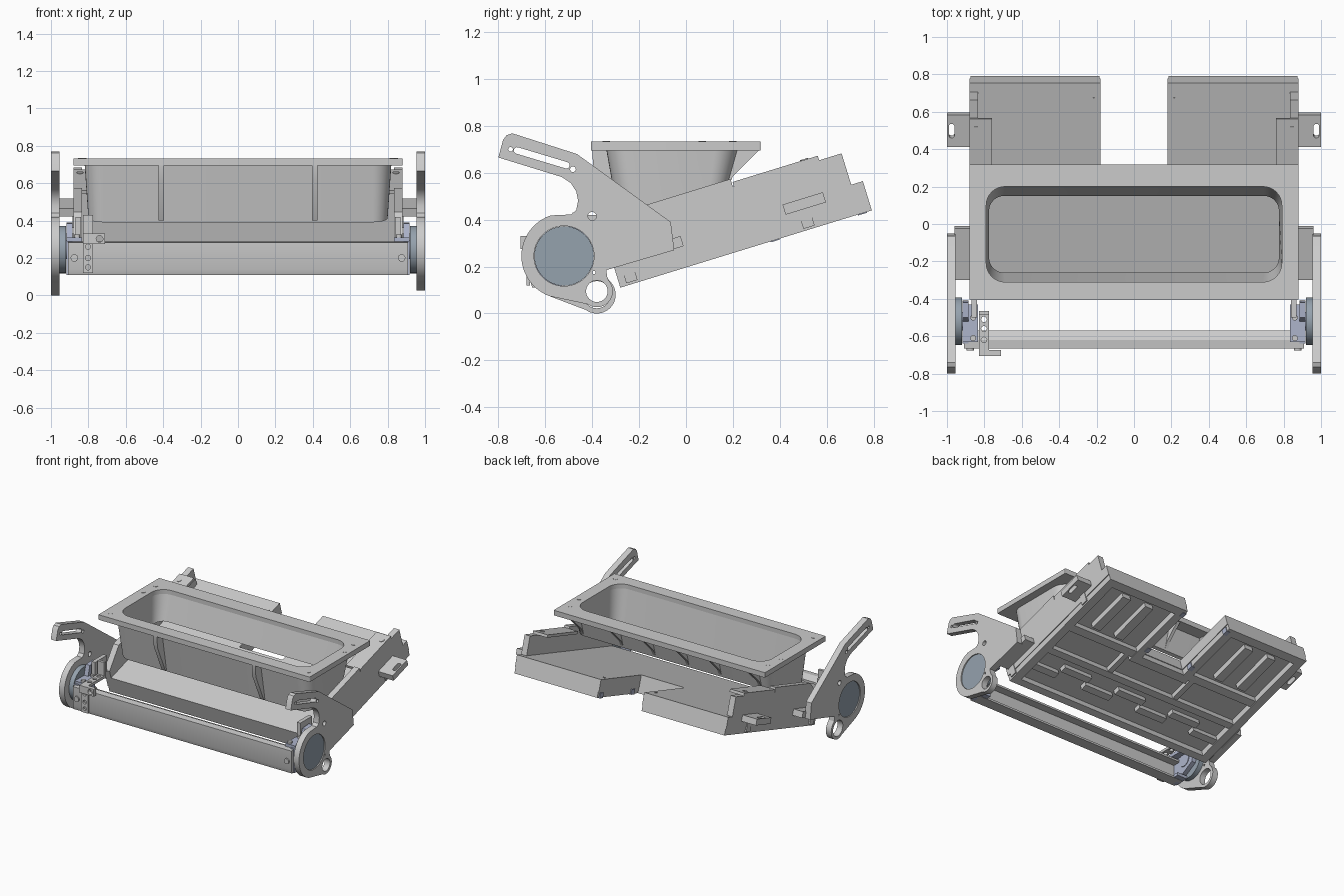
import bpy, bmesh
from math import sin, cos, radians, degrees, atan2
from mathutils import Matrix, Vector

if "Cube" in bpy.data.objects:
    bpy.data.objects.remove(bpy.data.objects["Cube"])

A = radians(17.1)
O = Vector((0, -0.28, 0.11))                      # lower front corner of the sloped tray
X, Y, Z = Vector((1, 0, 0)), Vector((0, 1, 0)), Vector((0, 0, 1))
U, V = Vector((0, cos(A), sin(A))), Vector((0, -sin(A), cos(A)))


def frame(a, b, c, o=Vector((0, 0, 0))):
    m = Matrix((a, b, c)).transposed().to_4x4()
    m.translation = o
    return m


WORLD = Matrix.Identity(4)
SIDE = frame(Y, Z, X)                             # profile (y, z), depth along x
FRONT = frame(X, Z, -Y)                           # profile (x, z), depth towards the front
SLOPE_SIDE = frame(U, V, X, O)                    # profile (u, v), depth along x
SLOPE = frame(X, U, V, O)                         # profile (x, u), depth along v


def material(name, col):
    m = bpy.data.materials.new(name)
    m.diffuse_color = (*col, 1)
    m.use_nodes = True
    m.node_tree.nodes["Principled BSDF"].inputs["Base Color"].default_value = m.diffuse_color
    return m


BLUE = material("blue_metal", (0.42, 0.46, 0.6))
STEEL = material("steel_blue", (0.3, 0.36, 0.42))


def finish(name, mesh, mat=None):
    ob = bpy.data.objects.new(name, mesh)
    bpy.context.collection.objects.link(ob)
    if mat:
        mesh.materials.append(mat)
    bpy.ops.object.select_all(action='DESELECT')
    ob.select_set(True)
    bpy.context.view_layer.objects.active = ob
    bpy.ops.object.shade_smooth_by_angle(angle=radians(30))
    return ob


def plate(name, loops, lo, hi, m=WORLD, mat=None):
    """Flat outline (first loop) with holes, thick from lo to hi."""
    cu = bpy.data.curves.new(name, 'CURVE')
    cu.dimensions, cu.fill_mode, cu.extrude = '2D', 'BOTH', (hi - lo) / 2
    for pts in loops:
        sp = cu.splines.new('POLY')
        sp.points.add(len(pts) - 1)
        for p, q in zip(sp.points, pts):
            p.co = (q[0], q[1], 0, 1)
        sp.use_cyclic_u = True
    tmp = bpy.data.objects.new("tmp", cu)
    bpy.context.collection.objects.link(tmp)
    mesh = bpy.data.meshes.new_from_object(tmp.evaluated_get(bpy.context.evaluated_depsgraph_get()))
    bpy.data.objects.remove(tmp)
    bm = bmesh.new()
    bm.from_mesh(mesh)
    bmesh.ops.remove_doubles(bm, verts=bm.verts, dist=1e-5)
    bm.transform(m @ Matrix.Translation((0, 0, (lo + hi) / 2)))
    bmesh.ops.recalc_face_normals(bm, faces=bm.faces)
    bm.to_mesh(mesh)
    mesh.materials.clear()
    return finish(name, mesh, mat)


def rect(x0, x1, y0, y1):
    return [(x0, y0), (x1, y0), (x1, y1), (x0, y1)]


def box(name, x, y, z, m=WORLD, mat=None):
    return plate(name, [rect(*x, *y)], *z, m, mat)


def arc(cx, cy, r, a0, a1, n=24):
    angles = [radians(a0 + (a1 - a0) * i / n) for i in range(n + 1)]
    return [(cx + r * cos(a), cy + r * sin(a)) for a in angles]


def circle(cx, cy, r, n=32):
    return arc(cx, cy, r, 0, 360, n)[:-1]


def slot(p, q, r):
    a = degrees(atan2(q[1] - p[1], q[0] - p[0]))
    return arc(*q, r, a - 90, a + 90, 8) + arc(*p, r, a + 90, a + 270, 8)


def mirror(x0, x1, s):
    return sorted((s * x0, s * x1))


def ring(hx, y0, y1, z, r, tilt=0.0):
    pts = []
    for cx, cy, a in ((hx - r, y1 - r, 0), (r - hx, y1 - r, 90), (r - hx, y0 + r, 180), (hx - r, y0 + r, 270)):
        pts += arc(cx, cy, r, a, a + 90, 8)
    return [(x, y, z + tilt * (y + 0.27)) for x, y in pts]


def loft(name, rings):
    """Closed tube of section rings: outside up, inside down."""
    bm = bmesh.new()
    vs = [[bm.verts.new(p) for p in r] for r in rings]
    for i, a in enumerate(vs):
        b = vs[(i + 1) % len(vs)]
        for j in range(len(a)):
            k = (j + 1) % len(a)
            bm.faces.new((a[j], a[k], b[k], b[j]))
    bmesh.ops.recalc_face_normals(bm, faces=bm.faces)
    mesh = bpy.data.meshes.new(name)
    bm.to_mesh(mesh)
    return finish(name, mesh)


# Sloped tray with a notch at the back
def outline(hx, n, u0, u1, un):
    return [(-hx, u0), (hx, u0), (hx, u1), (n, u1), (n, un), (-n, un), (-n, u1), (-hx, u1)]


plate("tray_floor", [outline(0.88, 0.18, 0, 1.122, 0.62)], 0.045, 0.13, SLOPE)
plate("tray_under_rim", [outline(0.875, 0.185, 0, 1.122, 0.615), outline(0.81, 0.25, 0.05, 1.06, 0.55)], 0, 0.05, SLOPE)

# Raised ribs below the tray
box("under_cross_rib", (-0.83, 0.83), (0.34, 0.39), (0.005, 0.05), SLOPE)
for i in range(7):
    x, u = -0.72 + 0.24 * i, 0.16 + 0.07 * (i % 2)
    box("under_step_rib", (x - 0.12, x + 0.12), (u, u + 0.05), (0.01, 0.05), SLOPE)
for s in (1, -1):
    box("under_block_rib", mirror(0.22, 0.83, s), (0.58, 0.64), (0.005, 0.05), SLOPE)
    box("under_center_rib", mirror(0.27, 0.31, s), (0.38, 0.6), (0.01, 0.05), SLOPE)
    for x in (0.41, 0.61):
        box("under_long_rib", mirror(x, x + 0.07, s), (0.68, 1.02), (0.005, 0.05), SLOPE)
    for u in (0.67, 1.06):
        box("notch_clip", mirror(0.178, 0.21, s), (u, u + 0.04), (-0.004, 0.035), SLOPE, BLUE)

# Tray side walls, top strips and mounting tabs
wall = [(0, .1), (0, .19), (.15, .305), (.585, .305), (.585, .27), (1.07, .27), (1.07, .1)]
for s in (1, -1):
    plate("side_wall", [wall], *mirror(0.835, 0.88, s), SLOPE_SIDE)
    box("wall_top_strip", mirror(0.76, 0.88, s), (0.59, 0.97), (0.27, 0.29), SLOPE)
    plate("rear_tab", [rect(*mirror(0.87, 1.0, s), 0.765, 0.945),
                       slot((s * 0.975, 0.83), (s * 0.975, 0.88), 0.015)], 0.09, 0.135, SLOPE)
    box("front_side_bracket", mirror(0.87, 0.96, s), (0.02, 0.31), (0.09, 0.135), SLOPE)
    box("wall_foot", mirror(0.87, 0.885, s), (0.03, 0.08), (0.01, 0.09), SLOPE)
    box("wall_foot_rear", mirror(0.87, 0.885, s), (0.82, 0.87), (0.01, 0.09), SLOPE)
    plate("strip_bolt", [circle(s * 0.845, 0.91, 0.018, 16)], 0.28, 0.294, SLOPE)
    plate("floor_bolt", [circle(s * 0.215, 1.03, 0.01, 12)], 0.12, 0.133, SLOPE)

# Hopper: flange, tapered bin with a mouth parallel to the tray, gussets
loft("hopper_flange", [ring(.88, -.405, .318, .695, .006), ring(.88, -.405, .318, .733, .006),
                       ring(.79, -.31, .2, .733, .1), ring(.79, -.31, .2, .695, .1)])
loft("hopper_bin", [ring(.80, -.285, .175, .395, .08, .29), ring(.82, -.34, .225, .70, .1),
                    ring(.79, -.31, .2, .70, .1), ring(.775, -.26, .15, .395, .08, .29)])
for x in (-.41, .41):
    plate("front_gusset", [[(-.4, .70), (-.395, .61), (-.30, .40), (-.27, .40), (-.32, .70)]], x - .015, x + .015, SIDE)
for x in (-.74, -.41, -.14, .14, .41, .74):
    plate("rear_gusset", [[(.315, .70), (.20, .585), (.175, .53), (.165, .53), (.21, .70)]], x - .012, x + .012, SIDE)
for s in (1, -1):
    for x, y in ((.825, .2), (.84, .07), (.825, -.34)):
        plate("flange_bolt", [circle(s * x, y, 0.016, 16)], .725, .735)

# End plates with hooked slotted arms, pivot rings and hub discs
HY, HZ = -0.52, 0.245
for s, rz, rr in ((1, .095, .068), (-1, .08, .08)):
    prof = [(-.8, .665), (-.78, .74), (-.765, .76), (-.74, .768), (-.465, .68), (-.065, .39), (-.05, .27),
            (-.34, .185), (-.335, .15)]
    prof += arc(-.38, rz, rr, 40, -125)
    prof += arc(HY, HZ, .182, 250, 108)
    prof += [(-.49, .422), (-.468, .44), (-.46, .48), (-.468, .52), (-.49, .555), (-.53, .582)]
    holes = [circle(-.38, rz, rr - .022), circle(HY, HZ, .128, 48), circle(-.748, .70, .01, 16),
             slot((-.72, .695), (-.51, .632), .014), circle(-.482, .615, .012, 16),
             circle(-.4, .415, .018, 20), circle(-.392, .175, .007, 12)]
    plate("end_plate", [prof] + holes, *mirror(.955, 1.0, s), SIDE)
    plate("hub_disc", [circle(HY, HZ, .127, 48)], *mirror(.92, .993, s), SIDE, STEEL)
    plate("hub_boss", [circle(HY, HZ, .05)], *mirror(.88, .93, s), SIDE, BLUE)

    # Blue bar-end brackets
    plate("bar_bracket", [[(-.64, .11), (-.6, .11), (-.44, .2), (-.41, .33), (-.42, .39), (-.5, .385),
                           (-.52, .31), (-.64, .29)]], *mirror(.885, .918, s), SIDE, BLUE)
    box("bracket_pad", mirror(.835, .918, s), (-.63, -.43), (.285, .31), WORLD, BLUE)
    box("bracket_foot", mirror(.835, .918, s), (-.63, -.53), (.112, .135), WORLD, BLUE)
    box("bracket_clip", mirror(.84, .87, s), (-.5, -.36), (.3, .42))
    for y in (-.61, -.5):
        plate("bracket_bolt", [circle(s * .86, y, .016, 16)], .31, .325)
    plate("bar_end_bolt", [circle(s * .875, .2, .02, 16)], .65, .675, FRONT)

# Front channel bar
plate("front_bar", [[(-.665, .14), (-.655, .11), (-.57, .11), (-.57, .125), (-.63, .145), (-.63, .25),
                     (-.57, .25), (-.57, .265), (-.62, .288), (-.665, .283)]], -.91, .91, SIDE)

# Perforated strap and stop tab at the left end of the bar
plate("strap_front", [rect(-.83, -.775, .12, .31)] + [circle(-.802, z, .014, 16) for z in (.15, .2, .26)],
      .665, .68, FRONT)
plate("strap_top", [rect(-.83, -.775, -.68, -.47)] + [circle(-.802, y, .015, 16) for y in (-.62, -.56, -.51)],
      .31, .33)
box("strap_back", (-.83, -.775), (-.485, -.465), (.31, .43))
plate("stop_tab", [rect(-.83, -.71, .275, .33), circle(-.74, .302, .018, 16)], .675, .705, FRONT)
